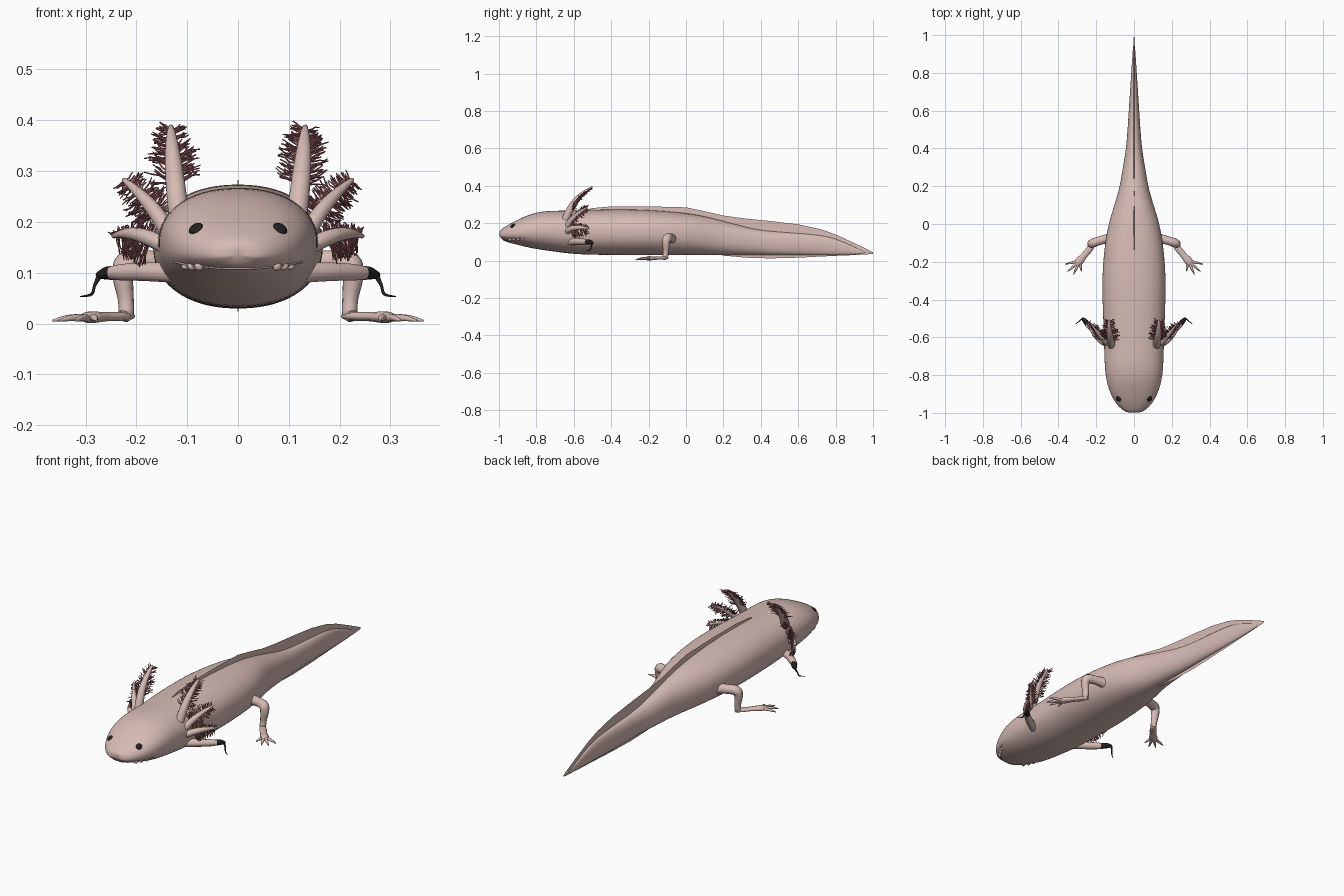
import bpy, bmesh, math, random
from mathutils import Vector
from mathutils.bvhtree import BVHTree

random.seed(4)
if "Cube" in bpy.data.objects:
    bpy.data.objects.remove(bpy.data.objects["Cube"])


def material(name, rgb):
    m = bpy.data.materials.new(name)
    m.use_nodes = True
    m.diffuse_color = (*rgb, 1)
    node = m.node_tree.nodes["Principled BSDF"]
    node.inputs["Base Color"].default_value = (*rgb, 1)
    node.inputs["Roughness"].default_value = 0.6
    return m


SKIN = material("pale pink skin", (0.675, 0.495, 0.46))
GILL = material("dark red gill", (0.36, 0.115, 0.13))
BLACK = material("black", (0.018, 0.014, 0.014))


def finish(bm, name, mat, levels=0, smooth=True):
    bmesh.ops.recalc_face_normals(bm, faces=bm.faces)
    me = bpy.data.meshes.new(name)
    bm.to_mesh(me)
    bm.free()
    me.materials.append(mat)
    for p in me.polygons:
        p.use_smooth = smooth
    ob = bpy.data.objects.new(name, me)
    bpy.context.collection.objects.link(ob)
    if levels:
        mod = ob.modifiers.new("smooth", "SUBSURF")
        mod.levels = mod.render_levels = levels
    return ob


def loft(sections, sides, power=2.0):
    """Rings across y from (y, half width, bottom, top)."""
    bm = bmesh.new()
    rings = []
    for y, w, lo, hi in sections:
        ring = []
        for i in range(sides):
            a = math.tau * i / sides
            c, s = math.cos(a), math.sin(a)
            x = w * math.copysign(abs(c) ** (2 / power), c)
            z = (lo + hi) / 2 + (hi - lo) / 2 * math.copysign(abs(s) ** (2 / power), s)
            ring.append(bm.verts.new((x, y, z)))
        rings.append(ring)
    for a, b in zip(rings, rings[1:]):
        for i in range(sides):
            j = (i + 1) % sides
            bm.faces.new((a[i], a[j], b[j], b[i]))
    bm.faces.new(rings[0])
    bm.faces.new(rings[-1])
    return bm


def tubes(name, strands, mat, res=3):
    """One mesh of round strands, each a list of (point, radius)."""
    cu = bpy.data.curves.new(name, "CURVE")
    cu.dimensions = "3D"
    cu.bevel_depth = 1
    cu.bevel_resolution = res
    cu.use_fill_caps = True
    for strand in strands:
        sp = cu.splines.new("POLY")
        sp.points.add(len(strand) - 1)
        for p, (co, r) in zip(sp.points, strand):
            p.co = (*co, 1)
            p.radius = r
    tmp = bpy.data.objects.new(name + "_path", cu)
    bpy.context.collection.objects.link(tmp)
    dg = bpy.context.evaluated_depsgraph_get()
    me = bpy.data.meshes.new_from_object(tmp.evaluated_get(dg))
    bpy.data.objects.remove(tmp)
    bm = bmesh.new()
    bm.from_mesh(me)
    return finish(bm, name, mat)


def smooth_path(keys, steps=6):
    """Catmull-Rom through (x, y, z, radius) keys."""
    k = [Vector(v) for v in keys]
    k = [2 * k[0] - k[1]] + k + [2 * k[-1] - k[-2]]
    out = []
    for a, b, c, d in zip(k, k[1:], k[2:], k[3:]):
        for i in range(steps):
            t = i / steps
            out.append(0.5 * (2 * b + (c - a) * t + (2 * a - 5 * b + 4 * c - d) * t * t
                              + (3 * b - a - 3 * c + d) * t ** 3))
    out.append(k[-2])
    return [(v.xyz, max(v.w, 0.0008)) for v in out]


def limb(name, keys, side, mat=SKIN):
    return tubes(name, [smooth_path([(side * x, y, z, r) for x, y, z, r in keys])], mat)


def ball(name, loc, size, mat, normal=None):
    bm = bmesh.new()
    bmesh.ops.create_uvsphere(bm, u_segments=16, v_segments=10, radius=1)
    ob = finish(bm, name, mat)
    ob.location, ob.scale = loc, size
    if normal:
        ob.rotation_euler = normal.to_track_quat("Z", "Y").to_euler()


# Head, trunk and tail
bm = loft([(-1.0, 0.028, 0.118, 0.152), (-0.99, 0.053, 0.106, 0.166), (-0.97, 0.078, 0.097, 0.18),
           (-0.94, 0.103, 0.089, 0.198), (-0.90, 0.125, 0.08, 0.219), (-0.84, 0.145, 0.069, 0.247),
           (-0.77, 0.155, 0.057, 0.265), (-0.68, 0.158, 0.045, 0.268), (-0.60, 0.16, 0.034, 0.268),
           (-0.45, 0.166, 0.03, 0.274), (-0.28, 0.17, 0.029, 0.275), (-0.13, 0.158, 0.029, 0.267),
           (0.0, 0.137, 0.03, 0.255), (0.1, 0.104, 0.03, 0.238), (0.2, 0.074, 0.03, 0.212),
           (0.3, 0.06, 0.03, 0.185), (0.4, 0.04, 0.03, 0.16), (0.6, 0.028, 0.03, 0.147),
           (0.76, 0.017, 0.03, 0.134), (0.86, 0.011, 0.032, 0.092), (0.96, 0.004, 0.036, 0.046)],
          32, 2.2)
for v in bm.verts:      # ease the chin back beneath the upper lip
    if v.co.y < -0.85:
        v.co.y += 0.02 * min(1, max(0, (0.13 - v.co.z) / 0.025))
body = finish(bm, "body", SKIN, 2)

# Thin flat fin along the back and around the tail
bm = loft([(-0.58, 0.002, 0.20, 0.262), (-0.5, 0.005, 0.15, 0.281), (-0.4, 0.005, 0.14, 0.29),
           (-0.2, 0.005, 0.12, 0.29), (0.0, 0.005, 0.08, 0.285), (0.1, 0.005, 0.05, 0.264),
           (0.2, 0.004, 0.027, 0.241), (0.32, 0.004, 0.016, 0.225), (0.45, 0.004, 0.012, 0.212),
           (0.6, 0.004, 0.016, 0.194), (0.72, 0.004, 0.022, 0.168), (0.8, 0.004, 0.026, 0.14),
           (0.9, 0.003, 0.03, 0.094), (0.97, 0.002, 0.034, 0.06), (1.0, 0.001, 0.037, 0.045)], 4)
finish(bm, "tail_fin", SKIN, smooth=False)

bpy.context.view_layer.update()
tree = BVHTree.FromObject(body, bpy.context.evaluated_depsgraph_get())


def on_face(x, z):
    hit, normal, *_ = tree.ray_cast(Vector((x, -2, z)), Vector((0, 1, 0)))
    return hit, normal


# Upper lip, a fold in the skin
line = []
for i in range(41):
    x = -0.125 + 0.25 * i / 40
    hit, normal = on_face(x, 0.108 + 0.013 * (x / 0.125) ** 2)
    if hit:
        line.append((hit, 0.0022))
tubes("upper_lip", [line], SKIN, 2)

# Gills: base, bend, tip, stalk radius, filament length, filament lean
GILLS = {
    "upper": ((0.115, -0.65, 0.20), (0.13, -0.61, 0.33), (0.132, -0.51, 0.387), 0.021, 0.038, 0.008),
    "middle": ((0.135, -0.64, 0.175), (0.165, -0.61, 0.235), (0.225, -0.53, 0.283), 0.017, 0.038, 0.0),
    "lower": ((0.13, -0.64, 0.145), (0.20, -0.62, 0.19), (0.245, -0.52, 0.172), 0.017, 0.036, -0.012),
}

for side, label in ((1, "left"), (-1, "right")):
    # Eye and lip bumps
    hit, normal = on_face(side * 0.083, 0.187)
    ball(label + "_eye", hit, (0.015, 0.015, 0.007), BLACK, normal)
    for n, x in enumerate((0.076, 0.091, 0.104)):
        hit, normal = on_face(side * x, 0.113)
        ball(f"{label}_lip_bump_{n + 1}", hit, [0.0095 - 0.001 * n] * 3, SKIN)

    # Gill stalks with feathery filaments
    for which, (a, b, c, radius, length, lean) in GILLS.items():
        a, b, c = (Vector((side * p[0], p[1], p[2])) for p in (a, b, c))

        def at(t):
            return a * (1 - t) ** 2 + b * 2 * t * (1 - t) + c * t * t

        def thick(t):
            return radius * (1 - 0.75 * t ** 2.2)

        stalk = [(at(i / 14), thick(i / 14)) for i in range(15)]
        stalk.append((c + (c - b).normalized() * 0.004, 0.001))
        tubes(f"{label}_{which}_gill", [stalk], SKIN)

        strands = []
        for i in range(110):
            t = random.uniform(0.3, 0.98)
            tangent = (b - a).lerp(c - b, t).normalized()
            across = tangent.cross(Vector((0, 1, 0))).normalized()
            back = across.cross(tangent).normalized()
            if back.y < 0:
                back = -back
            way = (across * (1 if i % 2 else -1) + back * random.uniform(0.0, 0.6)
                   + tangent * random.uniform(0.1, 0.7)).normalized()
            reach = length * random.uniform(0.7, 1.1) * (1.1 - 0.5 * t * t)
            p = at(t) + way * thick(t) * 0.7
            strand = [(p.copy(), 0.0019)]
            for k in range(3):
                wob = Vector([random.uniform(-0.35, 0.35) for _ in range(3)])
                p = p + (way + wob) * reach / 3 + Vector((0, 0, lean / 3))
                strand.append((p.copy(), 0.0018 - 0.0003 * k))
            strands.append(strand)
        tubes(f"{label}_{which}_filaments", strands, GILL, 0)

    # Front arm ending in a thin dark hand
    limb(label + "_front_arm", [(0.12, -0.62, 0.10, 0.021), (0.18, -0.585, 0.102, 0.019),
                                (0.225, -0.55, 0.101, 0.017), (0.25, -0.53, 0.10, 0.013)], side)
    limb(label + "_front_wrist", [(0.238, -0.54, 0.10, 0.0145), (0.258, -0.515, 0.099, 0.013),
                                  (0.276, -0.498, 0.095, 0.006)], side, BLACK)
    limb(label + "_front_hand", [(0.272, -0.5, 0.096, 0.006), (0.282, -0.507, 0.075, 0.0033),
                                 (0.288, -0.513, 0.058, 0.003), (0.31, -0.53, 0.053, 0.0012)], side, BLACK)

    # Hind leg, foot and toes
    limb(label + "_hind_leg", [(0.10, -0.07, 0.115, 0.03), (0.17, -0.085, 0.122, 0.023),
                               (0.216, -0.1, 0.12, 0.024), (0.226, -0.106, 0.095, 0.021),
                               (0.221, -0.107, 0.05, 0.016), (0.22, -0.112, 0.02, 0.015),
                               (0.226, -0.12, 0.012, 0.010)], side)
    foot = limb(label + "_foot", [(0.212, -0.1, 0.016, 0.012), (0.232, -0.128, 0.015, 0.017),
                                  (0.262, -0.165, 0.014, 0.017), (0.29, -0.198, 0.012, 0.021),
                                  (0.306, -0.217, 0.010, 0.012)], side)
    for v in foot.data.vertices:
        v.co.z = 0.013 + (v.co.z - 0.013) * 0.55
    for n, (x, y) in enumerate(((0.365, -0.212), (0.352, -0.252), (0.32, -0.268), (0.278, -0.25))):
        root = Vector((0.288, -0.196)).lerp(Vector((x, y)), 0.1)
        mid = root.lerp(Vector((x, y)), 0.55)
        limb(f"{label}_toe_{n + 1}", [(*root, 0.012, 0.008), (*mid, 0.011, 0.0065),
                                      (x, y, 0.006, 0.002)], side)
